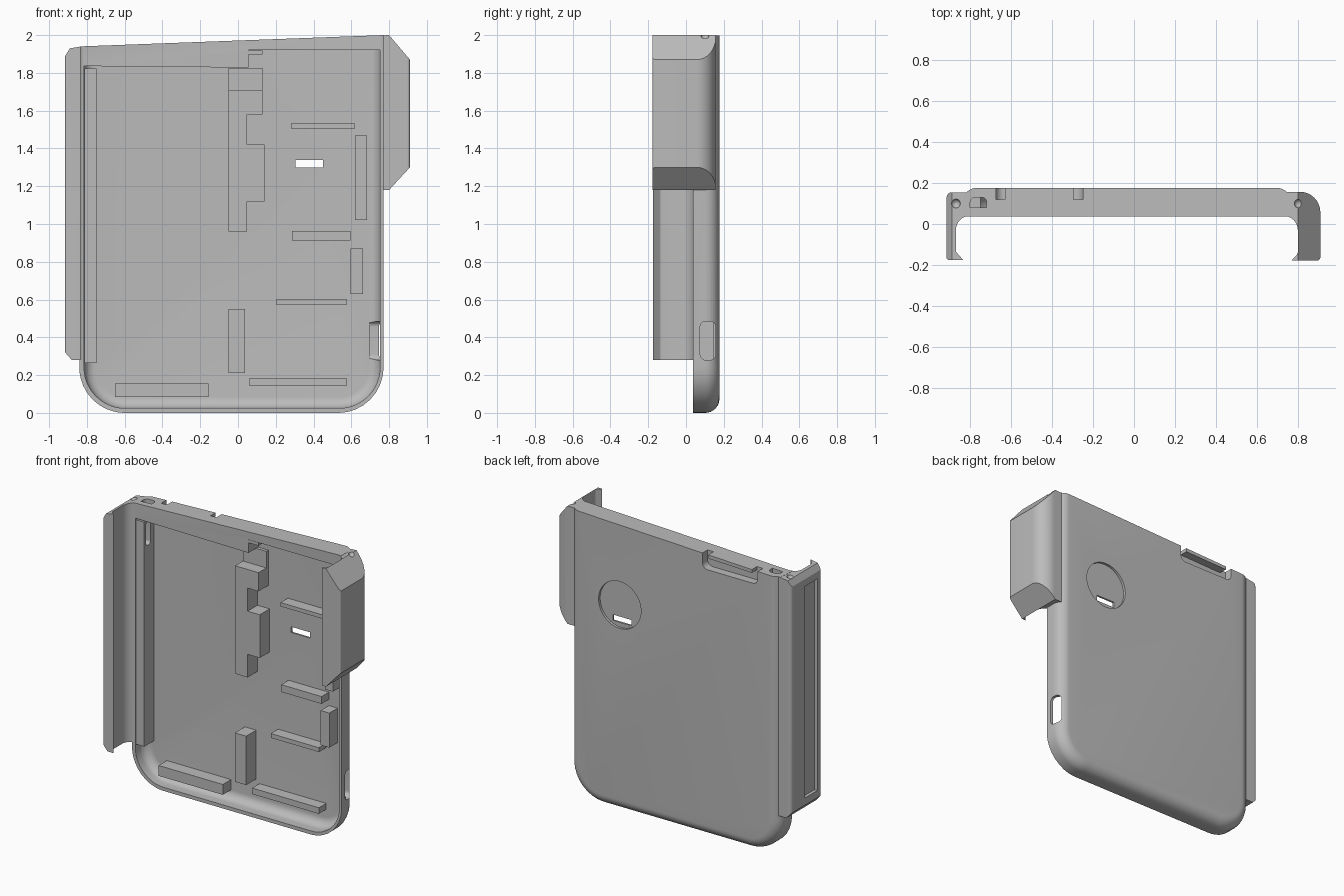
import bpy, bmesh, math
from mathutils import Vector

old = bpy.data.objects.get("Cube")
if old:
    bpy.data.objects.remove(old, do_unlink=True)

grey = bpy.data.materials.new("plain grey")
grey.use_nodes = True
colour = (0.5, 0.5, 0.5, 1)
grey.diffuse_color = colour
grey.node_tree.nodes["Principled BSDF"].inputs["Base Color"].default_value = colour


def finish(name, bm):
    bmesh.ops.recalc_face_normals(bm, faces=bm.faces)
    mesh = bpy.data.meshes.new(name)
    bm.to_mesh(mesh)
    bm.free()
    mesh.materials.append(grey)
    ob = bpy.data.objects.new(name, mesh)
    bpy.context.collection.objects.link(ob)
    return ob


def rounded(points, steps=10):
    """Outline from (u, v, radius) corners."""
    out = []
    for i, (u, v, r) in enumerate(points):
        p = Vector((u, v))
        if r == 0:
            out.append(p)
            continue
        a = (Vector(points[i - 1][:2]) - p).normalized()
        b = (Vector(points[(i + 1) % len(points)][:2]) - p).normalized()
        half = a.angle(b) / 2
        centre = p + (a + b).normalized() * r / math.sin(half)
        start, end = p + a * r / math.tan(half), p + b * r / math.tan(half)
        for k in range(steps + 1):
            d = (start.lerp(end, k / steps) - centre).normalized()
            out.append(centre + d * r)
    return out


def prism(name, outline, lo, hi, axis, bevel=0, rule=None):
    """Extrude an outline along x, y or z; bevel the edges the rule picks."""
    place = {"x": lambda p, t: (t, p[0], p[1]),
             "y": lambda p, t: (p[0], t, p[1]),
             "z": lambda p, t: (p[0], p[1], t)}[axis]
    bm = bmesh.new()
    rings = [[bm.verts.new(place(p, t)) for p in outline] for t in (lo, hi)]
    n = len(outline)
    for ring in rings:
        bm.faces.new(ring)
    for i in range(n):
        j = (i + 1) % n
        bm.faces.new((rings[0][i], rings[0][j], rings[1][j], rings[1][i]))
    bmesh.ops.recalc_face_normals(bm, faces=bm.faces)
    if bevel:
        edges = [e for e in bm.edges if rule(*[v.co for v in e.verts])]
        bmesh.ops.bevel(bm, geom=edges, offset=bevel, segments=8, profile=0.5,
                        affect='EDGES', clamp_overlap=True)
    return finish(name, bm)


def box(name, x0, x1, y0, y1, z0, z1):
    return prism(name, [(x0, z0), (x1, z0), (x1, z1), (x0, z1)], y0, y1, "y")


def combine(target, other, operation):
    mod = target.modifiers.new("combine", 'BOOLEAN')
    mod.operation, mod.object, mod.solver = operation, other, 'EXACT'
    bpy.context.view_layer.objects.active = target
    bpy.ops.object.modifier_apply(modifier=mod.name)
    bpy.data.objects.remove(other, do_unlink=True)


def back_edge(y, top):
    # Back rim without its top run
    return lambda a, b: (min(a.y, b.y) > y - 0.001 and min(a.z, b.z) < top)


# Back shell with a slanted top and round lower corners
FRONT, BACK, FLOOR = 0.037, 0.177, 0.147
shell = prism("back_shell", rounded([(-0.84, 0, 0.24), (0.77, 0, 0.24),
              (0.77, 2, 0), (-0.84, 1.94, 0)]), FRONT, BACK, "y", 0.075,
              back_edge(BACK, 1.9))

# Short clip on one side, hooked in section and tapered at both ends
clip = prism("short_clip", rounded([(0.72, 0.155, 0), (0.72, 0.04, 0), (0.80, 0.04, 0.07),
             (0.80, -0.145, 0.02), (0.77, -0.178, 0), (0.91, -0.178, 0.015),
             (0.91, 0.16, 0.1)]), 1.1, 2.1, "z")
combine(clip, prism("trim", [(0.7, 1.18), (0.80, 1.18), (0.91, 1.30), (0.91, 1.87),
        (0.80, 2), (0.7, 1.996)], -0.3, 0.3, "y"), 'INTERSECT')
combine(shell, clip, 'UNION')

# Long clip on the other side, a thinner wall with a recessed panel
clip = prism("long_clip", rounded([(-0.79, 0.155, 0), (-0.79, 0.04, 0), (-0.87, 0.04, 0.07),
             (-0.87, -0.135, 0.02), (-0.835, -0.175, 0), (-0.915, -0.175, 0.01),
             (-0.915, 0.155, 0.025)]), 0.2, 2, "z")
combine(clip, prism("trim", [(-0.78, 0.28), (-0.88, 0.28), (-0.915, 0.32), (-0.915, 1.89),
        (-0.89, 1.93), (-0.83, 1.94), (-0.78, 1.942)], -0.3, 0.3, "y"), 'INTERSECT')
combine(clip, box("panel", -0.95, -0.893, -0.135, 0.0, 0.37, 1.84), 'DIFFERENCE')
combine(shell, clip, 'UNION')

# Hollow interior
combine(shell, prism("cavity", rounded([(-0.815, 0.025, 0.215), (0.752, 0.025, 0.215),
        (0.752, 1.92, 0), (0.055, 1.92, 0), (0.055, 1.828, 0), (-0.815, 1.836, 0)]),
        -0.3, FLOOR, "y", 0.06, back_edge(FLOOR, 1.8)), 'DIFFERENCE')

# Round recess in the back and the slot through it
ring = [(0.385 + 0.163 * math.cos(a), 1.43 + 0.163 * math.sin(a))
        for a in (math.tau * k / 48 for k in range(48))]
combine(shell, prism("round_recess", ring, 0.160, 0.3, "y"), 'DIFFERENCE')
combine(shell, box("slot", 0.305, 0.45, 0.1, 0.3, 1.30, 1.34), 'DIFFERENCE')

# Button recess along the back of the top edge, open upward at its ends
combine(shell, prism("button_recess", rounded([(-0.675, 1.855, 0.04), (-0.25, 1.855, 0.04),
        (-0.25, 2.1, 0), (-0.295, 2.1, 0), (-0.295, 1.935, 0), (-0.63, 1.925, 0),
        (-0.63, 2.1, 0), (-0.675, 2.1, 0)]), 0.12, 0.3, "y"), 'DIFFERENCE')

# Port in the top edge and port through the lower side
combine(shell, prism("top_port", rounded([(-0.80, 0.08, 0), (-0.72, 0.08, 0),
        (-0.72, 0.13, 0.025), (-0.80, 0.13, 0.025)]), 1.80, 2.1, "z"), 'DIFFERENCE')
combine(shell, prism("side_port", rounded([(0.075, 0.28, 0.03), (0.157, 0.28, 0.03),
        (0.157, 0.485, 0.03), (0.075, 0.485, 0.03)]), 0.695, 0.9, "x"), 'DIFFERENCE')

# Small round sockets at the top of both clips
for x, z in ((-0.87, 1.935), (0.805, 2.0)):
    bm = bmesh.new()
    bmesh.ops.create_uvsphere(bm, u_segments=24, v_segments=12, radius=0.022)
    bmesh.ops.translate(bm, verts=bm.verts, vec=(x, 0.1, z))
    combine(shell, finish("socket", bm), 'DIFFERENCE')

# Long rail beside the long clip, with a rounded slot
rail = box("side_rail", -0.812, -0.75, FRONT + 0.005, FLOOR + 0.005, 0.265, 1.824)
hole = rounded([(0.06, 1.65, 0.02), (0.11, 1.65, 0.02), (0.11, 1.81, 0.02), (0.06, 1.81, 0.02)])
combine(rail, prism("rail_slot", hole, -0.86, -0.7, "x"), 'DIFFERENCE')

# Stepped centre support
centre = [(-0.05, 0.96), (0.047, 0.96), (0.047, 1.12), (0.14, 1.12), (0.14, 1.42),
          (0.047, 1.42), (0.047, 1.58), (0.13, 1.58), (0.13, 1.71), (-0.05, 1.71)]
prism("centre_support", centre, FRONT + 0.002, FLOOR + 0.005, "y")
box("centre_shelf", -0.05, 0.13, 0.125, FLOOR + 0.005, 1.71, 1.825)
box("top_tab", 0.05, 0.13, FRONT + 0.002, 0.09, 1.897, 1.918)

# Plain support ribs: x range, z range, height
ribs = [(-0.05, 0.037, 0.21, 0.55, 0.11), (-0.65, -0.157, 0.083, 0.155, 0.09),
        (0.062, 0.575, 0.143, 0.185, 0.08), (0.205, 0.575, 0.572, 0.602, 0.08),
        (0.595, 0.662, 0.63, 0.87, 0.09), (0.285, 0.595, 0.912, 0.963, 0.08),
        (0.62, 0.682, 1.02, 1.468, 0.08), (0.28, 0.62, 1.505, 1.532, 0.08)]
for i, (x0, x1, z0, z1, h) in enumerate(ribs):
    box(f"support_rib_{i + 1}", x0, x1, FLOOR - h, FLOOR + 0.005, z0, z1)

# Smooth the rounded shell, keep its edges sharp
bpy.ops.object.select_all(action='DESELECT')
for ob in (shell, rail):
    ob.select_set(True)
bpy.context.view_layer.objects.active = shell
bpy.ops.object.shade_smooth_by_angle(angle=math.radians(25))
